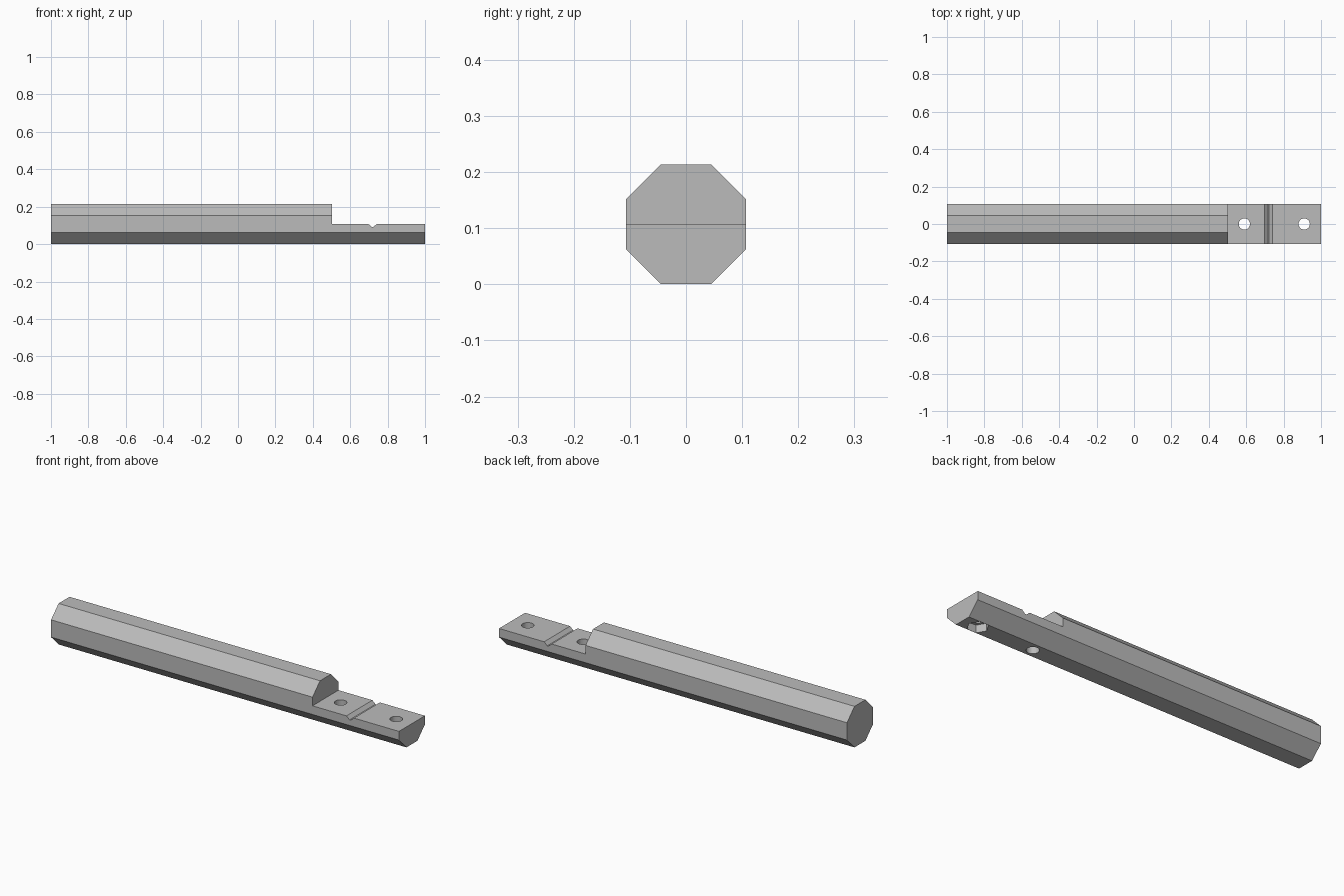
import bpy, bmesh, math
from mathutils import Matrix

if "Cube" in bpy.data.objects:
    bpy.data.objects.remove(bpy.data.objects["Cube"])

HALF, FLAT, HEIGHT, MID = 0.1065, 0.045, 0.214, 0.107

# Single plain grey
grey = bpy.data.materials.new("plain grey")
grey.use_nodes = True
colour = (0.5, 0.5, 0.5, 1)
grey.diffuse_color = colour
grey.node_tree.nodes["Principled BSDF"].inputs["Base Color"].default_value = colour


def finish(name, bm):
    bmesh.ops.recalc_face_normals(bm, faces=bm.faces)
    mesh = bpy.data.meshes.new(name)
    bm.to_mesh(mesh)
    bm.free()
    mesh.materials.append(grey)
    obj = bpy.data.objects.new(name, mesh)
    bpy.context.collection.objects.link(obj)
    return obj


def extrude(name, points, offset):
    bm = bmesh.new()
    face = bm.faces.new([bm.verts.new(p) for p in points])
    out = bmesh.ops.extrude_face_region(bm, geom=[face])
    verts = [g for g in out["geom"] if isinstance(g, bmesh.types.BMVert)]
    bmesh.ops.translate(bm, vec=offset, verts=verts)
    return finish(name, bm)


def prism(name, x, sides, radius, bottom, top):
    bm = bmesh.new()
    bmesh.ops.create_cone(bm, cap_ends=True, segments=sides, radius1=radius,
                          radius2=radius, depth=top - bottom,
                          matrix=Matrix.Translation((x, 0, (top + bottom) / 2)))
    return finish(name, bm)


def cut(obj, cutter):
    mod = obj.modifiers.new(cutter.name, "BOOLEAN")
    mod.operation, mod.solver, mod.object = "DIFFERENCE", "EXACT", cutter
    cutter.hide_render = True
    cutter.hide_viewport = True


# Octagonal bar
quarter = [(FLAT, HALF), (HALF, FLAT)]
right = quarter + [(y, -z) for y, z in reversed(quarter)]
ring = right + [(-y, z) for y, z in reversed(right)]
bar = extrude("octagonal_bar", [(-1, y, z + MID) for y, z in ring], (2, 0, 0))

# Half-height tongue with a groove across it, cut as one profile
profile = [(0.503, MID), (0.698, MID), (0.716, 0.091), (0.723, 0.091),
           (0.741, MID), (1.2, MID), (1.2, 0.4), (0.503, 0.4)]
cut(bar, extrude("tongue_cutter", [(x, -0.3, z) for x, z in profile], (0, 0.6, 0)))

# Bolt holes and the hexagonal nut pocket underneath
for name, x in (("inner", 0.59), ("outer", 0.91)):
    cut(bar, prism(name + "_hole_cutter", x, 32, 0.03, -0.1, 0.3))
pocket = prism("nut_pocket_cutter", 0.91, 6, 0.051, -0.1, 0.04)
pocket.data.transform(Matrix.Translation((0.91, 0, 0))
                      @ Matrix.Rotation(math.radians(30), 4, "Z")
                      @ Matrix.Translation((-0.91, 0, 0)))
cut(bar, pocket)
